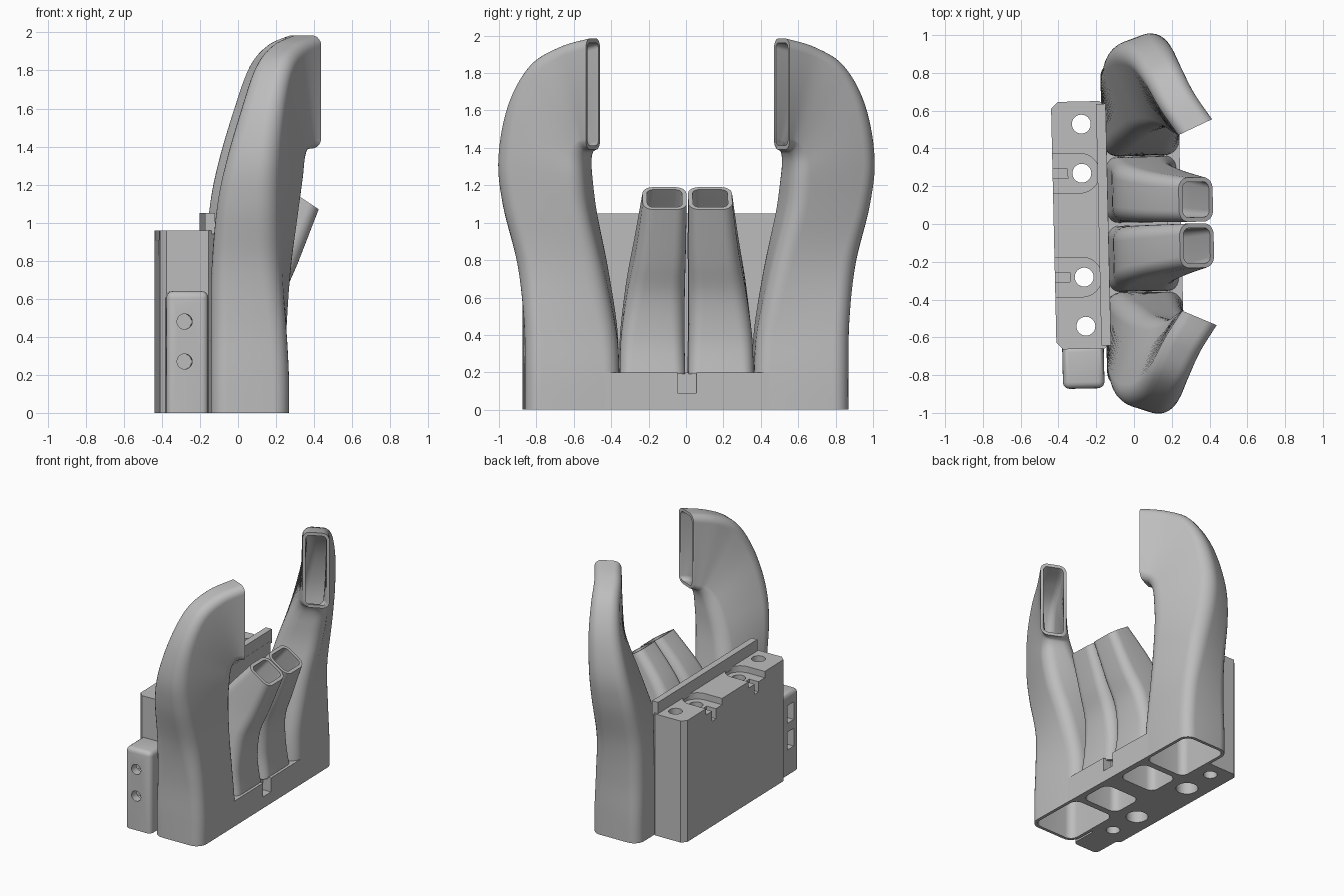
import bpy, bmesh, math
from mathutils import Vector

if "Cube" in bpy.data.objects:
    bpy.data.objects.remove(bpy.data.objects["Cube"])

TURN = 0.0225  # slight yaw of the whole assembly
WALL = 0.024

grey = bpy.data.materials.new("light_grey")
grey.use_nodes = True
grey.diffuse_color = (0.51, 0.51, 0.51, 1)
grey.node_tree.nodes["Principled BSDF"].inputs["Base Color"].default_value = grey.diffuse_color


def finish(name, bm):
    bmesh.ops.recalc_face_normals(bm, faces=bm.faces)
    mesh = bpy.data.meshes.new(name)
    bm.to_mesh(mesh)
    bm.free()
    mesh.materials.append(grey)
    obj = bpy.data.objects.new(name, mesh)
    obj.rotation_euler.z = TURN
    bpy.context.collection.objects.link(obj)
    return obj


def box(name, lo, hi, bevel=0, segments=1, rule=None):
    """Box between two corners; bevels the vertical edges, or those picked by rule."""
    bm = bmesh.new()
    bmesh.ops.create_cube(bm, size=1)
    lo, hi = Vector(lo), Vector(hi)
    for v in bm.verts:
        v.co = Vector(((v.co[i] + 0.5) * (hi[i] - lo[i]) + lo[i]) for i in range(3))
    if bevel:
        def upright(e):
            return abs(e.verts[0].co.z - e.verts[1].co.z) > 1e-4
        edges = [e for e in bm.edges if (rule or upright)(e)]
        bmesh.ops.bevel(bm, geom=edges, offset=bevel, segments=segments,
                        profile=0.5, affect='EDGES')
    return finish(name, bm)


def rod(name, start, end, radius):
    """Cylinder between two points."""
    start, end = Vector(start), Vector(end)
    bm = bmesh.new()
    bmesh.ops.create_cone(bm, cap_ends=True, segments=32, radius1=radius,
                          radius2=radius, depth=(end - start).length)
    turn = (end - start).to_track_quat('Z', 'Y')
    for v in bm.verts:
        v.co = turn @ v.co + (start + end) / 2
    return finish(name, bm)


def activate(obj):
    bpy.ops.object.select_all(action='DESELECT')
    obj.select_set(True)
    bpy.context.view_layer.objects.active = obj


def cut(body, cutters):
    activate(body)
    for c in cutters:
        mod = body.modifiers.new("cut", 'BOOLEAN')
        mod.operation, mod.solver, mod.object = 'DIFFERENCE', 'EXACT', c
        bpy.ops.object.modifier_apply(modifier=mod.name)
        bpy.data.objects.remove(c)


def smooth(obj, angle=35):
    activate(obj)
    bpy.ops.object.shade_smooth_by_angle(angle=math.radians(angle))


def spline(keys, steps=7):
    """Smooth interpolation through the rows of numbers in keys."""
    rows = []
    for i in range(len(keys) - 1):
        a, b, c, d = (keys[min(max(i + k, 0), len(keys) - 1)] for k in (-1, 0, 1, 2))
        for s in range(steps):
            t = s / steps
            rows.append([q + 0.5 * t * (r - p + t * (2 * p - 5 * q + 4 * r - s3
                         + t * (3 * (q - r) + s3 - p)))
                         for p, q, r, s3 in zip(a, b, c, d)])
    return rows + [list(keys[-1])]


def section(center, u, v, hu, hv, radius):
    """Rounded rectangle spanned by the directions u and v."""
    points = []
    for k, (su, sv) in enumerate(((1, 1), (-1, 1), (-1, -1), (1, -1))):
        for j in range(8):
            a = math.pi / 2 * (k + j / 7)
            points.append(center + u * (su * (hu - radius) + radius * math.cos(a))
                          + v * (sv * (hv - radius) + radius * math.sin(a)))
    return points


def duct(name, keys, side):
    """Hollow loft. Row: near point, far point, width, yaw in degrees, corner radius."""
    bm = bmesh.new()
    loops = []
    for wall in (0, WALL):
        skin = []
        for row in spline(keys):
            near, far = (Vector((p[0], side * p[1], p[2])) for p in (row[:3], row[3:6]))
            width, yaw, radius = row[6:]
            yaw = math.radians(yaw)
            u = Vector((math.cos(yaw), side * math.sin(yaw), 0))
            v = (far - near).normalized()
            pts = section((near + far) / 2, u, v, width / 2 - wall,
                          (far - near).length / 2 - wall, max(radius - wall, 0.012))
            skin.append([bm.verts.new(p) for p in pts])
        loops += skin if not wall else skin[::-1]
    for a, b in zip(loops, loops[1:] + loops[:1]):
        for i in range(len(a)):
            j = (i + 1) % len(a)
            bm.faces.new((a[i], a[j], b[j], b[i]))
    smooth(finish(name, bm), 60)


# Large ducts: rise, lean outwards, then curl over to a tall narrow mouth
OUTER = [
    (.045, .36, 0, .045, .865, 0, .41, 0, .085),
    (.045, .36, .20, .045, .865, .20, .41, 0, .085),
    (.05, .37, .42, .035, .865, .48, .395, 3, .09),
    (.10, .43, .75, .01, .89, .78, .37, 9, .10),
    (.17, .50, 1.05, .005, .96, 1.10, .335, 16, .10),
    (.22, .525, 1.23, .03, .983, 1.35, .29, 20, .095),
    (.25, .53, 1.32, .09, .935, 1.63, .24, 22, .085),
    (.28, .525, 1.37, .155, .82, 1.84, .21, 23, .07),
    (.305, .515, 1.385, .235, .66, 1.94, .20, 24, .06),
    (.335, .505, 1.39, .335, .505, 1.985, .198, 24, .055),
]
# Small ducts: lean forward to a tilted mouth, width runs across
INNER = [
    (.23, .183, .19, -.14, .183, .19, .35, 90, .06),
    (.21, .181, .38, -.12, .181, .42, .34, 90, .07),
    (.235, .164, .60, -.09, .164, .72, .308, 90, .08),
    (.315, .142, .80, .04, .142, .96, .27, 90, .07),
    (.42, .122, 1.07, .24, .122, 1.19, .235, 90, .06),
]
for side, word in ((1, "left"), (-1, "right")):
    duct(word + "_large_duct", OUTER, side)
    duct(word + "_small_duct", INNER, side)

# Duct base between the large ducts, with openings, a front notch and a pin hole
base = box("duct_base", (-.16, -.46, 0), (.25, .46, .2))
cutters = [box("notch", (.18, -.05, .09), (.3, .05, .3)),
           rod("pin_hole", (.17, 0, -.1), (.17, 0, .07), .035)]
for s in (1, -1):
    for x0, x1, near, far in ((-.136, .226, .384, .841), (-.115, .205, .07, .335)):
        y0, y1 = sorted((s * near, s * far))
        cutters.append(box("opening", (x0, y0, -.1), (x1, y1, .3), .06, 5))
cut(base, cutters)
smooth(base)

# Mounting block with bolt holes, counterbores and rounded top recesses
block = box("mounting_block", (-.425, -.655, 0), (-.135, .655, .96), .035)
cutters = []
for s in (1, -1):
    y = s * .275
    cutters += [
        rod("counterbore", (-.27, y, -.15), (-.27, y, .5), .08),
        box("recess", (-.5, y - .105, .91), (-.28, y + .105, 1.1)),
        rod("recess_end", (-.281, y, .91), (-.281, y, 1.1), .1049),
        box("slot", (-.5, y - .025, .83), (-.345, y + .025, 1.1)),
        rod("inner_bolt_hole", (-.27, y, .4), (-.27, y, 1.2), .05),
        rod("outer_bolt_hole", (-.267, s * .535, -.2), (-.267, s * .535, 1.2), .05),
    ]
cut(block, cutters)
smooth(block)

# Raised lip along the top of the block
box("top_lip", (-.187, -.64, .94), (-.136, .64, 1.05))

# Side tab with two cross holes and nut windows
tab = box("side_tab", (-.395, -.865, 0), (-.175, -.64, .64), .035, 4,
          lambda e: all(v.co.y < -.8 for v in e.verts) and any(v.co.z > .1 for v in e.verts)
          or all(v.co.z > .6 for v in e.verts))
cutters = []
for z in (.27, .48):
    cutters += [rod("cross_hole", (-.3, -1, z), (-.3, -.68, z), .04),
                box("nut_window", (-.5, -.80, z - .07), (-.26, -.72, z + .07))]
cut(tab, cutters)
smooth(tab)
